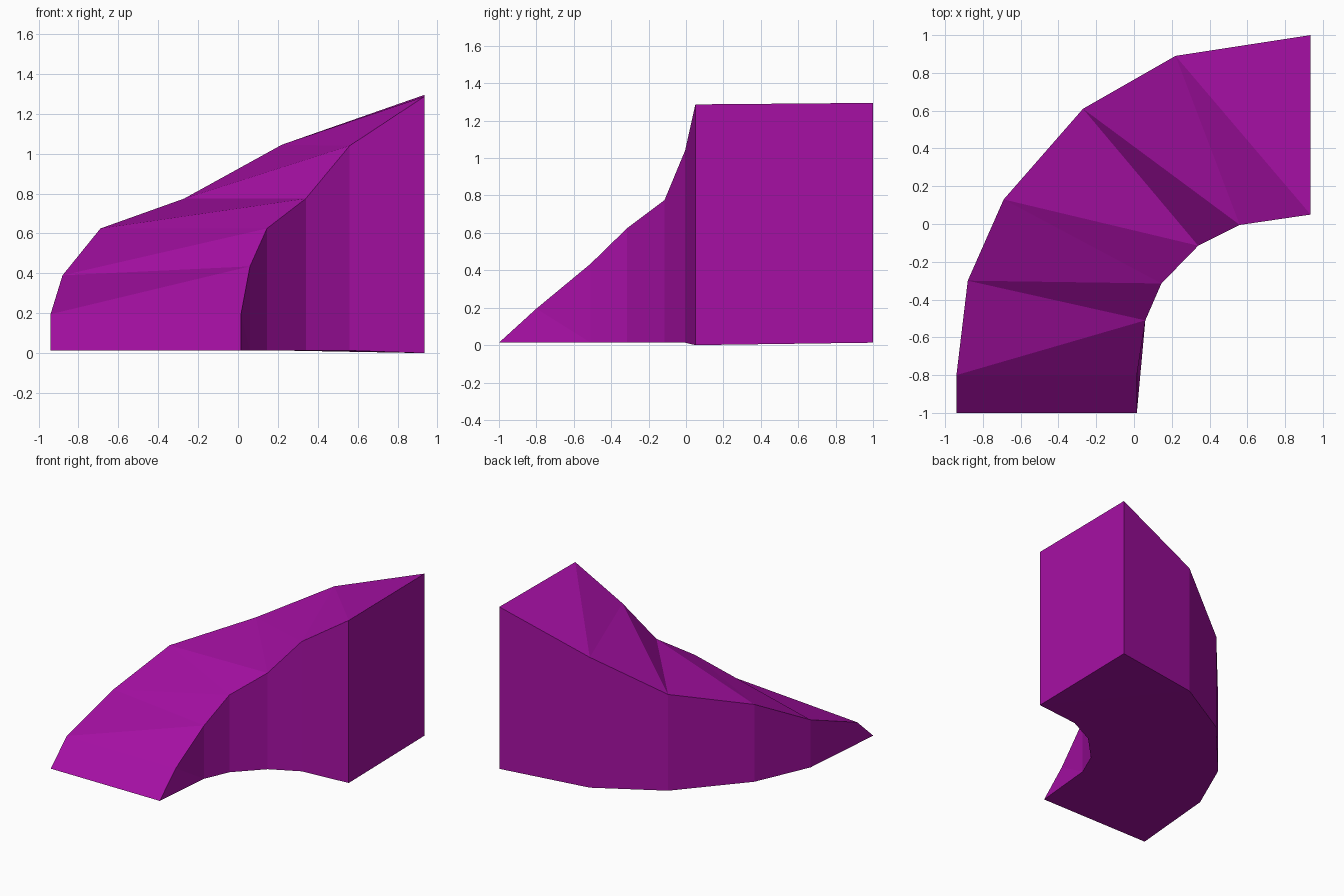
import bpy
import bmesh

cube = bpy.data.objects.get("Cube")
if cube:
    bpy.data.objects.remove(cube, do_unlink=True)

# Stations along the bend: top edge points (x, y, z) of each side
OUTER = [(-0.94, -0.8, 0.195), (-0.88, -0.3, 0.39), (-0.69, 0.13, 0.625),
         (-0.27, 0.61, 0.775), (0.22, 0.89, 1.045), (0.935, 1.0, 1.295)]
INNER = [(0.015, -0.8, 0.195), (0.06, -0.51, 0.435), (0.145, -0.315, 0.625),
         (0.34, -0.115, 0.775), (0.56, -0.005, 1.04), (0.935, 0.05, 1.287)]
BASE = 0.013
TIP_Y = -1.0

mat = bpy.data.materials.new("purple")
mat.use_nodes = True
colour = (0.38, 0.005, 0.37, 1.0)
mat.diffuse_color = colour
mat.node_tree.nodes["Principled BSDF"].inputs["Base Color"].default_value = colour

bm = bmesh.new()


def side_edges(points, end_drop):
    """Top and bottom vertices of one side, meeting at the thin tip."""
    tip = bm.verts.new((points[0][0], TIP_Y, BASE))
    top = [tip] + [bm.verts.new(p) for p in points]
    low = [tip] + [bm.verts.new((x, y, BASE)) for x, y, z in points[1:]]
    low[-1].co.z -= end_drop
    return top, low


outer_top, outer_low = side_edges(OUTER, 0.0)
inner_top, inner_low = side_edges(INNER, BASE)

# Sloping top, each bay folded along its diagonal
for i in range(len(outer_top) - 1):
    a, b = outer_top[i:i + 2]
    c, d = inner_top[i:i + 2]
    bm.faces.new((a, c, d))
    bm.faces.new((a, d, b))

# Flat underside
for i in range(len(outer_low) - 1):
    bm.faces.new((outer_low[i], outer_low[i + 1], inner_low[i + 1]))
    bm.faces.new((outer_low[i], inner_low[i + 1], inner_low[i]))

# Upright side walls, with a pointed first bay
for top, low in ((outer_top, outer_low), (inner_top, inner_low)):
    bm.faces.new((top[0], top[1], low[1]))
    bm.faces.new((top[1], top[2], low[1]))
    for i in range(1, len(low) - 1):
        bm.faces.new((low[i], low[i + 1], top[i + 2], top[i + 1]))

# Tall end wall
bm.faces.new((outer_low[-1], inner_low[-1], inner_top[-1], outer_top[-1]))

bmesh.ops.recalc_face_normals(bm, faces=bm.faces[:])
mesh = bpy.data.meshes.new("curved_ramp")
bm.to_mesh(mesh)
bm.free()
mesh.materials.append(mat)
ramp = bpy.data.objects.new("curved_ramp", mesh)
bpy.context.collection.objects.link(ramp)
